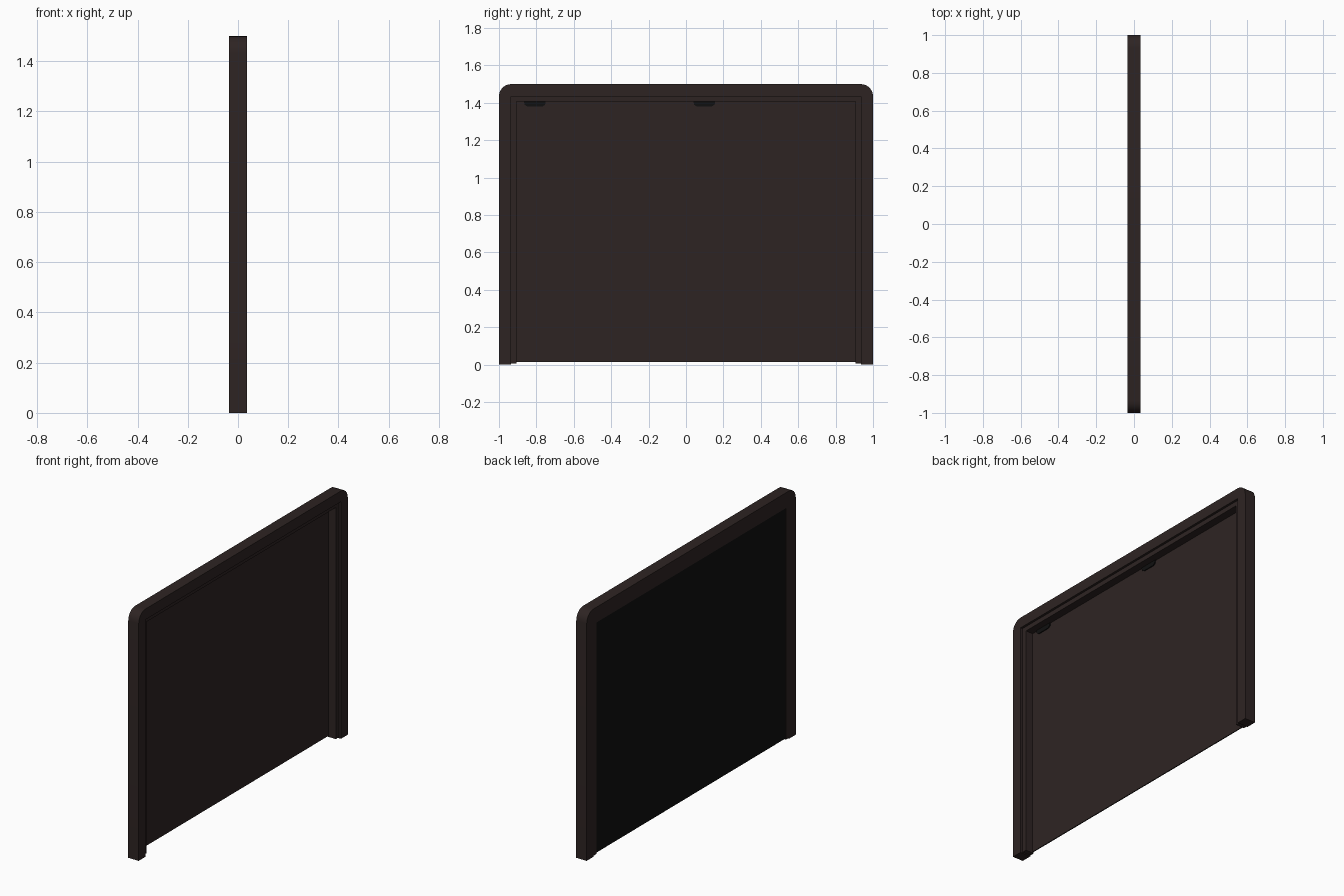
import bpy, bmesh, math

if "Cube" in bpy.data.objects:
    bpy.data.objects.remove(bpy.data.objects["Cube"])

def material(name, col):
    m = bpy.data.materials.new(name)
    m.diffuse_color = (*col, 1)
    m.use_nodes = True
    m.node_tree.nodes["Principled BSDF"].inputs["Base Color"].default_value = m.diffuse_color
    return m

brown = material("dark_brown", (0.027, 0.0175, 0.0165))
black = material("black", (0.005, 0.005, 0.005))

def slab(name, outline, x0, x1, mat):
    """Extrude a (y, z) outline from x0 to x1."""
    bm = bmesh.new()
    face = bm.faces.new([bm.verts.new((x0, y, z)) for y, z in outline])
    ext = bmesh.ops.extrude_face_region(bm, geom=[face])
    verts = [v for v in ext["geom"] if isinstance(v, bmesh.types.BMVert)]
    bmesh.ops.translate(bm, verts=verts, vec=(x1 - x0, 0, 0))
    bmesh.ops.recalc_face_normals(bm, faces=bm.faces)
    me = bpy.data.meshes.new(name)
    bm.to_mesh(me)
    bm.free()
    me.materials.append(mat)
    ob = bpy.data.objects.new(name, me)
    bpy.context.collection.objects.link(ob)
    return ob

def arch(half, top, inner_half, inner_top, radius=0, z0=0.0, steps=6):
    """Upside-down U outline with optional rounded outer corners."""
    right = [(inner_half, z0), (half, z0)]
    if radius:
        for i in range(steps + 1):
            a = math.pi / 2 * i / steps
            right.append((half - radius + radius * math.cos(a),
                          top - radius + radius * math.sin(a)))
    else:
        right.append((half, top))
    left = [(-y, z) for y, z in reversed(right)]
    return right + left + [(-inner_half, inner_top), (inner_half, inner_top)]

def rect(y0, y1, z0, z1):
    return [(y0, z0), (y1, z0), (y1, z1), (y0, z1)]

# Outer frame and the stepped inner trim
slab("outer_frame", arch(1.0, 1.5, 0.935, 1.435, 0.065), -0.035, 0.035, brown)
slab("inner_trim", arch(0.935, 1.435, 0.905, 1.407, z0=0.006), -0.035, 0.021, brown)

# Recessed panel with a black backing
slab("front_panel", rect(-0.905, 0.905, 0.013, 1.407), -0.03, -0.027, brown)
slab("back_panel", rect(-0.905, 0.905, 0.013, 1.407), -0.033, -0.03, black)

# Two small clips under the top trim
for i, y in enumerate((-0.808, 0.098)):
    slab(f"clip_{i + 1}", [(y - 0.058, 1.407), (y - 0.055, 1.39), (y - 0.04, 1.38),
                           (y + 0.04, 1.38), (y + 0.055, 1.39), (y + 0.058, 1.407)],
         -0.027, -0.021, black)

# Smooth the rounded corners
bpy.ops.object.select_all(action='DESELECT')
frame = bpy.data.objects["outer_frame"]
frame.select_set(True)
bpy.context.view_layer.objects.active = frame
bpy.ops.object.shade_smooth_by_angle(angle=math.radians(30))
